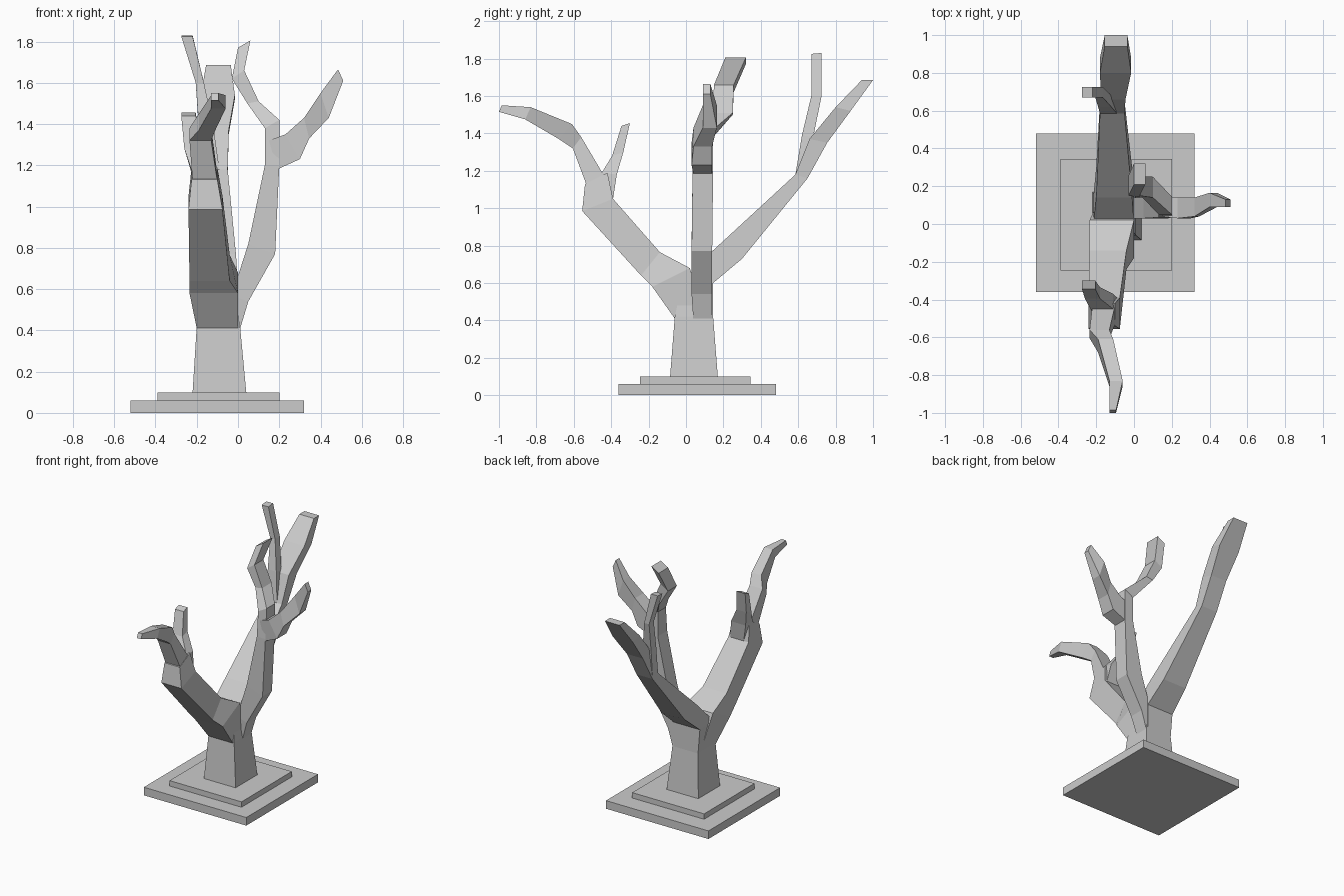
import bpy, bmesh


def slab(name, x0, x1, y0, y1, z0, z1):
    bpy.ops.mesh.primitive_cube_add(size=1, location=((x0 + x1) / 2, (y0 + y1) / 2, (z0 + z1) / 2))
    ob = bpy.context.object
    ob.name = name
    ob.scale = (x1 - x0, y1 - y0, z1 - z0)


def limb(name, rings, sideways=False):
    """Four-sided limb. Ring = (a0, a1, b, z, b2, z2): width a0..a1 and the two
    profile points; a is x and b is y, swapped when sideways."""
    bm = bmesh.new()
    loops = []
    for a0, a1, b, z, b2, z2 in rings:
        pts = [(a0, b, z), (a1, b, z), (a1, b2, z2), (a0, b2, z2)]
        if sideways:
            pts = [(q, p, r) for p, q, r in pts]
        loops.append([bm.verts.new(p) for p in pts])
    for lo, hi in zip(loops, loops[1:]):
        for i in range(4):
            j = (i + 1) % 4
            bm.faces.new((lo[i], lo[j], hi[j], hi[i]))
    bm.faces.new(loops[0])
    bm.faces.new(loops[-1])
    bmesh.ops.recalc_face_normals(bm, faces=bm.faces)
    me = bpy.data.meshes.new(name)
    bm.to_mesh(me)
    bm.free()
    bpy.context.collection.objects.link(bpy.data.objects.new(name, me))


# Stepped base
slab("base_lower", -0.52, 0.32, -0.36, 0.48, 0, 0.06)
slab("base_upper", -0.39, 0.20, -0.245, 0.345, 0.06, 0.10)

# Trunk
limb("trunk", [(-0.22, 0.04, -0.085, 0.10, 0.17, 0.10),
               (-0.20, 0.01, -0.06, 0.42, 0.145, 0.42),
               (-0.18, -0.02, -0.02, 0.60, 0.12, 0.60)])

# Front branch and its two twigs
limb("front_branch", [(-0.20, 0.0, -0.06, 0.41, 0.10, 0.45),
                      (-0.235, 0.0, -0.18, 0.58, 0.02, 0.68),
                      (-0.235, -0.04, -0.24, 0.64, -0.14, 0.765),
                      (-0.24, -0.075, -0.555, 0.985, -0.39, 1.05),
                      (-0.225, -0.10, -0.54, 1.13, -0.42, 1.19)])
limb("front_twig_long", [(-0.22, -0.10, -0.53, 1.12, -0.43, 1.16),
                         (-0.235, -0.13, -0.605, 1.32, -0.56, 1.38),
                         (-0.19, -0.11, -0.68, 1.37, -0.61, 1.45),
                         (-0.13, -0.06, -0.86, 1.475, -0.83, 1.54),
                         (-0.13, -0.095, -1.0, 1.515, -0.985, 1.55)])
limb("front_twig_short", [(-0.20, -0.09, -0.50, 1.00, -0.39, 1.05),
                          (-0.23, -0.11, -0.45, 1.19, -0.37, 1.18),
                          (-0.26, -0.18, -0.395, 1.28, -0.335, 1.30),
                          (-0.275, -0.205, -0.345, 1.44, -0.30, 1.455)])

# Back branch, running into its thick end, and one twig
limb("back_branch", [(-0.20, 0.0, 0.145, 0.42, 0.0, 0.42),
                     (-0.215, 0.0, 0.145, 0.60, 0.0, 0.62),
                     (-0.20, -0.01, 0.30, 0.73, 0.14, 0.77),
                     (-0.18, -0.05, 0.65, 1.16, 0.585, 1.18),
                     (-0.175, -0.045, 0.755, 1.35, 0.66, 1.37),
                     (-0.18, -0.015, 0.88, 1.52, 0.80, 1.54),
                     (-0.155, -0.035, 1.0, 1.685, 0.94, 1.685)])
limb("back_twig", [(-0.18, -0.09, 0.65, 1.18, 0.585, 1.18),
                   (-0.19, -0.12, 0.68, 1.38, 0.62, 1.39),
                   (-0.205, -0.165, 0.725, 1.60, 0.67, 1.60),
                   (-0.275, -0.22, 0.725, 1.83, 0.67, 1.825)])

# Right branch, curling inward at the top, and its outer twig
limb("right_branch", [(0.04, 0.14, -0.08, 0.40, 0.005, 0.39),
                      (0.03, 0.14, -0.03, 0.57, 0.05, 0.54),
                      (0.03, 0.14, 0.05, 0.82, 0.18, 0.77),
                      (0.035, 0.145, 0.13, 1.20, 0.20, 1.20),
                      (0.05, 0.145, 0.13, 1.38, 0.20, 1.42),
                      (0.14, 0.25, 0.045, 1.50, 0.10, 1.51),
                      (0.15, 0.255, -0.03, 1.62, 0.03, 1.66),
                      (0.21, 0.32, 0.0, 1.77, 0.06, 1.805)], True)
limb("right_twig", [(0.04, 0.14, 0.15, 1.32, 0.19, 1.18),
                    (0.03, 0.14, 0.23, 1.35, 0.30, 1.23),
                    (0.04, 0.14, 0.32, 1.43, 0.345, 1.33),
                    (0.09, 0.165, 0.40, 1.55, 0.44, 1.43),
                    (0.09, 0.13, 0.485, 1.665, 0.51, 1.61)], True)
